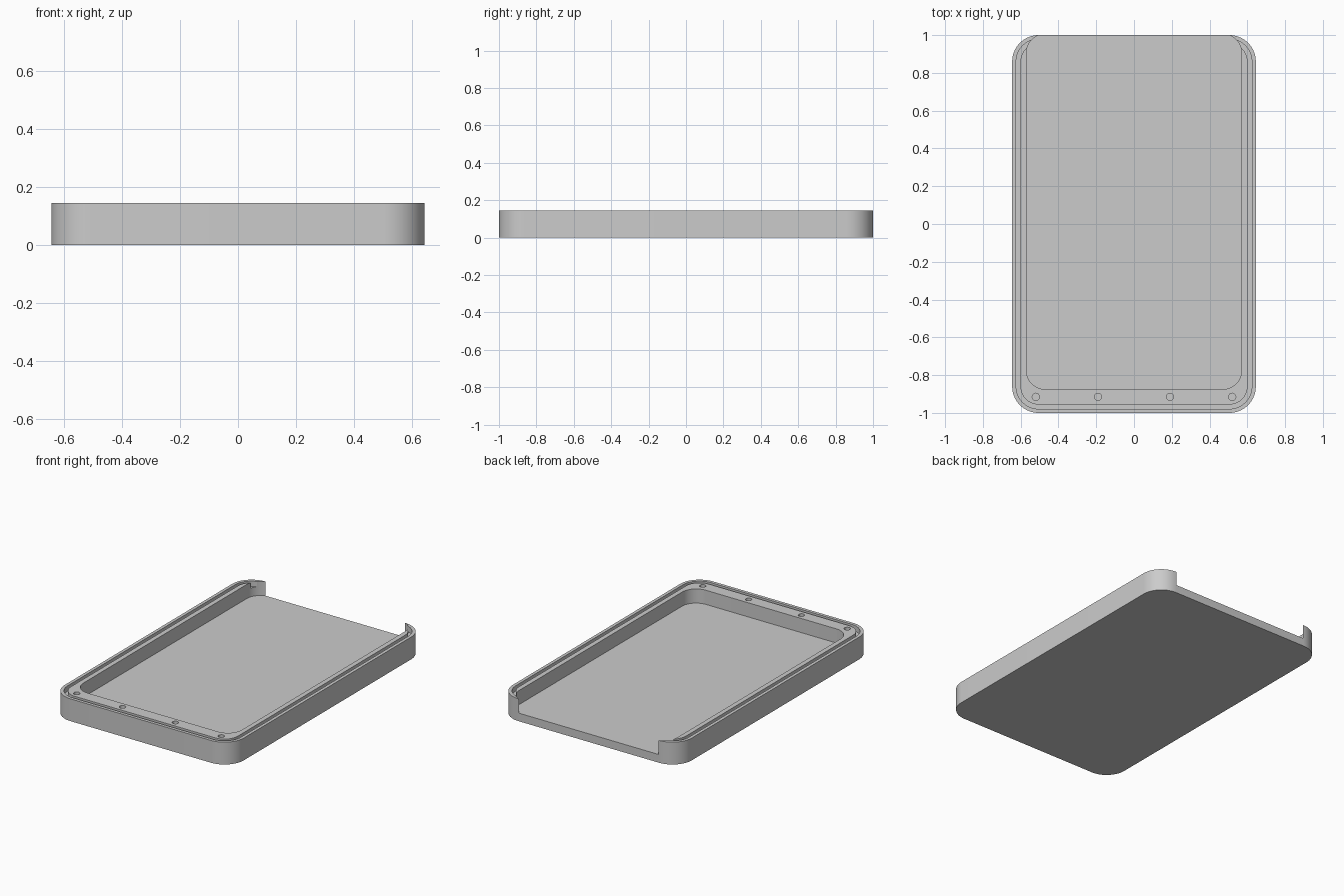
import bpy, bmesh, math

if "Cube" in bpy.data.objects:
    bpy.data.objects.remove(bpy.data.objects["Cube"], do_unlink=True)

HEIGHT, FLOOR = 0.145, 0.053
grey = bpy.data.materials.new("plain_grey")
grey.use_nodes = True
grey.diffuse_color = (0.6, 0.6, 0.6, 1)
grey.node_tree.nodes["Principled BSDF"].inputs["Base Color"].default_value = (0.6, 0.6, 0.6, 1)


def prism(name, outline, z0, z1):
    """Extrude a closed outline from z0 to z1."""
    bm = bmesh.new()
    base = bm.faces.new([bm.verts.new((x, y, z0)) for x, y in outline])
    top = bmesh.ops.extrude_face_region(bm, geom=[base])["geom"]
    moved = [v for v in top if isinstance(v, bmesh.types.BMVert)]
    bmesh.ops.translate(bm, verts=moved, vec=(0, 0, z1 - z0))
    bmesh.ops.recalc_face_normals(bm, faces=bm.faces)
    mesh = bpy.data.meshes.new(name)
    bm.to_mesh(mesh)
    bm.free()
    mesh.materials.append(grey)
    obj = bpy.data.objects.new(name, mesh)
    bpy.context.collection.objects.link(obj)
    return obj


def rounded(half_x, y0, y1, r, steps=14):
    """Rounded rectangle outline, counter-clockwise from the right back corner."""
    centres = [(half_x - r, y1 - r), (r - half_x, y1 - r),
               (r - half_x, y0 + r), (half_x - r, y0 + r)]
    return [(cx + r * math.cos(a), cy + r * math.sin(a))
            for q, (cx, cy) in enumerate(centres)
            for a in [(q + i / steps) * math.pi / 2 for i in range(steps + 1)]]


def cut(target, cutter):
    """Subtract the cutter from the target and discard it."""
    mod = target.modifiers.new("cut", 'BOOLEAN')
    mod.operation, mod.solver, mod.object = 'DIFFERENCE', 'EXACT', cutter
    bpy.context.view_layer.objects.active = target
    bpy.ops.object.modifier_apply(modifier=mod.name)
    bpy.data.objects.remove(cutter, do_unlink=True)


# Tray body
tray = prism("tray", rounded(0.645, -1, 1, 0.14), 0, HEIGHT)

# Seal groove running round the rim
groove = prism("groove", rounded(0.624, -0.979, 0.979, 0.119), HEIGHT - 0.035, 0.3)
cut(groove, prism("groove_core", rounded(0.601, -0.956, 0.956, 0.096), 0, 0.4))
cut(tray, groove)

# Main recess, breaking through the back wall
cut(tray, prism("recess", rounded(0.57, -0.875, 1.005, 0.1), FLOOR, 0.3))

# Four round holes in the front rim
for x in (-0.52, -0.19, 0.19, 0.52):
    circle = [(x + 0.019 * math.cos(i * math.tau / 24), -0.915 + 0.019 * math.sin(i * math.tau / 24))
              for i in range(24)]
    cut(tray, prism("hole", circle, HEIGHT - 0.04, 0.3))

# Smooth corners, crisp edges
bpy.ops.object.select_all(action='DESELECT')
tray.select_set(True)
bpy.context.view_layer.objects.active = tray
bpy.ops.object.shade_smooth_by_angle(angle=math.radians(30))
